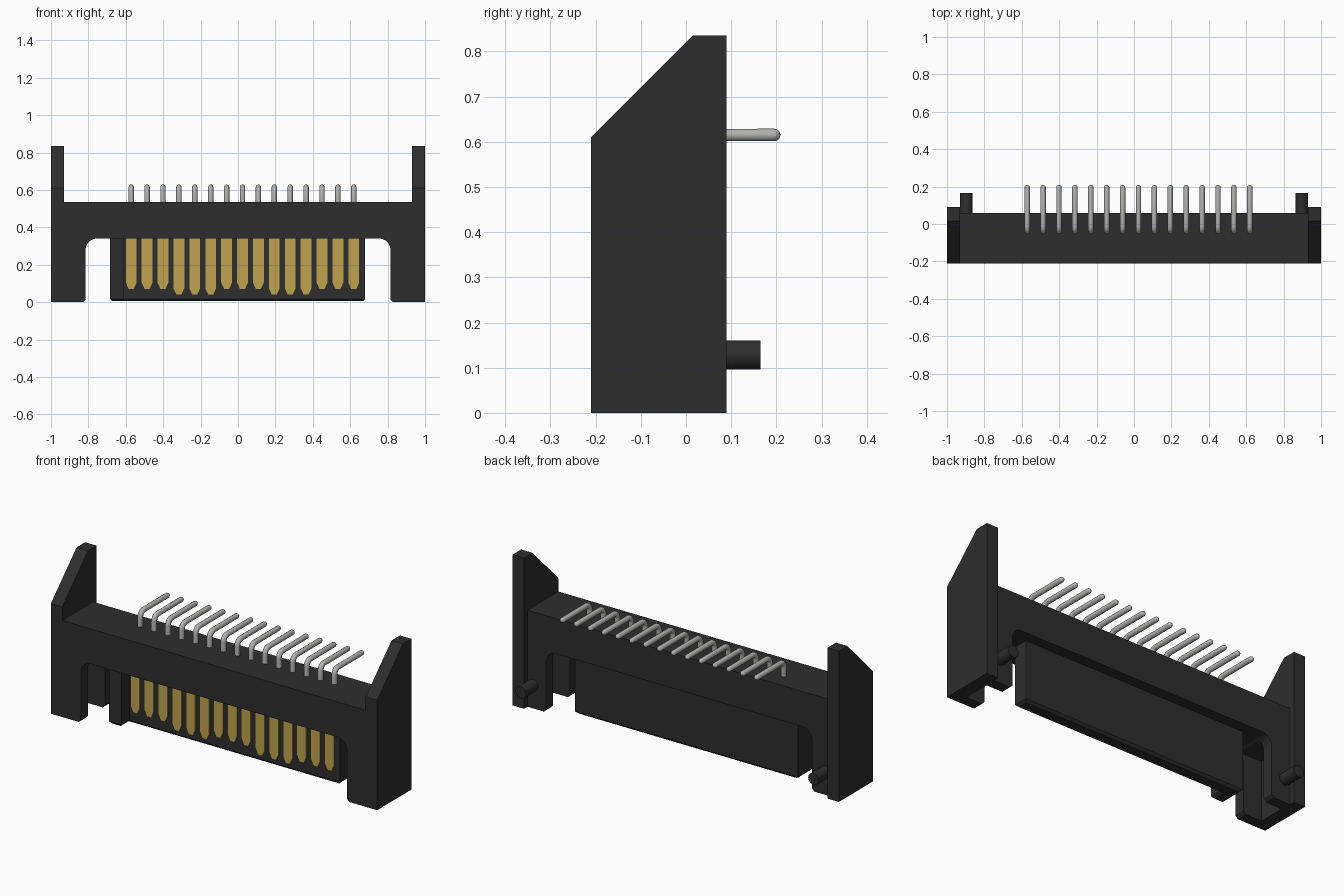
import bpy, bmesh, math

cube = bpy.data.objects.get("Cube")
if cube:
    bpy.data.objects.remove(cube, do_unlink=True)


def material(name, rgb, rough=0.5):
    m = bpy.data.materials.new(name)
    m.use_nodes = True
    m.diffuse_color = (*rgb, 1)
    bsdf = m.node_tree.nodes["Principled BSDF"]
    bsdf.inputs["Base Color"].default_value = (*rgb, 1)
    bsdf.inputs["Roughness"].default_value = rough
    return m


BLACK = material("black plastic", (0.027, 0.027, 0.027))
GOLD = material("gold contact", (0.53, 0.37, 0.08))
SILVER = material("tinned pin", (0.45, 0.45, 0.44))


def prism(name, profile, axis, a, b, mat):
    """Extrude a closed 2D profile along axis from a to b.
    Profile is (x, z) for axis 'y' and (y, z) for axis 'x'."""
    bm = bmesh.new()
    place = (lambda p, t: (p[0], t, p[1])) if axis == 'y' else (lambda p, t: (t, p[0], p[1]))
    near = [bm.verts.new(place(p, a)) for p in profile]
    far = [bm.verts.new(place(p, b)) for p in profile]
    bm.faces.new(near)
    bm.faces.new(far[::-1])
    n = len(profile)
    for i in range(n):
        j = (i + 1) % n
        bm.faces.new((near[j], near[i], far[i], far[j]))
    bmesh.ops.recalc_face_normals(bm, faces=bm.faces)
    me = bpy.data.meshes.new(name)
    bm.to_mesh(me)
    bm.free()
    me.materials.append(mat)
    ob = bpy.data.objects.new(name, me)
    bpy.context.collection.objects.link(ob)
    return ob


def rect(x0, x1, z0, z1):
    return [(x0, z0), (x1, z0), (x1, z1), (x0, z1)]


def smooth(ob):
    bpy.ops.object.select_all(action='DESELECT')
    ob.select_set(True)
    bpy.context.view_layer.objects.active = ob
    bpy.ops.object.shade_smooth_by_angle(angle=math.radians(35))


# Housing: arch outline with rounded inner corners and chamfered feet
R, C = 0.06, 0.014
half = [(0.93, 0.535), (0.93, 0), (0.815 + C, 0), (0.815, C)]
half += [(0.755 + R * math.cos(t), 0.28 + R * math.sin(t))
         for t in (math.pi / 2 * i / 8 for i in range(9))]
outline = half + [(-x, z) for x, z in reversed(half)]
housing = prism("housing", outline, 'y', -0.21, 0.06, BLACK)

# Guide slots cut into the inner side of both legs
for side in (-1, 1):
    x0, x1 = sorted((side * 0.78, side * 0.93 - side * 0.003))
    cutter = prism("slot_cutter", rect(x0, x1, -0.1, 0.33), 'y', -0.15, 0.0, BLACK)
    cutter.hide_render = True
    mod = housing.modifiers.new("slot", 'BOOLEAN')
    mod.operation = 'DIFFERENCE'
    mod.solver = 'EXACT'
    mod.object = cutter
    bpy.context.view_layer.objects.active = housing
    bpy.ops.object.modifier_apply(modifier="slot")
    bpy.data.objects.remove(cutter, do_unlink=True)
smooth(housing)

# Side plates with sloped front corner, and locating pegs on the back
plate = [(-0.21, 0), (0.09, 0), (0.09, 0.835), (0.015, 0.835), (-0.21, 0.61)]
for side, label in ((1, "left"), (-1, "right")):
    prism(label + "_side_plate", plate, 'x', side * 0.93, side * 1.0, BLACK)
    ring = [(side * 0.897 + 0.0325 * math.cos(2 * math.pi * i / 24),
             0.128 + 0.0325 * math.sin(2 * math.pi * i / 24)) for i in range(24)]
    smooth(prism(label + "_locating_peg", ring, 'y', 0.05, 0.165, BLACK))

# Tongue: L-shaped plan with a key at one end, chamfered along the bottom
plan = [(-0.685, 0.0), (-0.685, -0.15), (-0.61, -0.15), (-0.61, -0.08), (0.68, -0.08), (0.68, 0.0)]
bm = bmesh.new()
base = bm.faces.new([bm.verts.new((x, y, 0.005)) for x, y in plan])
ext = bmesh.ops.extrude_face_region(bm, geom=[base])
for v in ext["geom"]:
    if isinstance(v, bmesh.types.BMVert):
        v.co.z = 0.36
bmesh.ops.recalc_face_normals(bm, faces=bm.faces)
low = [e for e in bm.edges if all(v.co.z < 0.01 for v in e.verts)]
bmesh.ops.bevel(bm, geom=low, offset=0.013, segments=1, affect='EDGES')
me = bpy.data.meshes.new("tongue")
bm.to_mesh(me)
bm.free()
me.materials.append(BLACK)
bpy.context.collection.objects.link(bpy.data.objects.new("tongue", me))

# Bent pin path, with a rounded tip made by shrinking the radius
path = [(-0.04, 0.50, 1), (-0.04, 0.585, 1)]
path += [(-0.01 - 0.03 * math.cos(t), 0.585 + 0.03 * math.sin(t), 1)
         for t in (math.pi / 2 * i / 5 for i in range(1, 6))]
path += [(0.195 + 0.014 * math.sin(t), 0.615, max(0.05, math.cos(t)))
         for t in (math.pi / 2 * i / 4 for i in range(5))]
curve = bpy.data.curves.new("pin", 'CURVE')
curve.dimensions = '3D'
curve.bevel_depth = 0.0145
curve.bevel_resolution = 3
curve.use_fill_caps = True
spline = curve.splines.new('POLY')
spline.points.add(len(path) - 1)
for point, (y, z, r) in zip(spline.points, path):
    point.co = (0, y, z, 1)
    point.radius = r
spline.use_smooth = True
curve.materials.append(SILVER)

# Fifteen pins and contacts; two groups of three contacts are longer
for i in range(15):
    x = -0.571 + 0.085 * i
    pin = bpy.data.objects.new(f"pin_{i + 1}", curve)
    pin.location.x = x
    bpy.context.collection.objects.link(pin)
    tip = 0.04 if i in (3, 4, 5, 9, 10, 11) else 0.07
    w = 0.029
    shape = [(x - w, 0.345), (x - w, tip + 0.035), (x - 0.013, tip),
             (x + 0.013, tip), (x + w, tip + 0.035), (x + w, 0.345)]
    prism(f"contact_{i + 1}", shape, 'y', -0.086, -0.078, GOLD)
